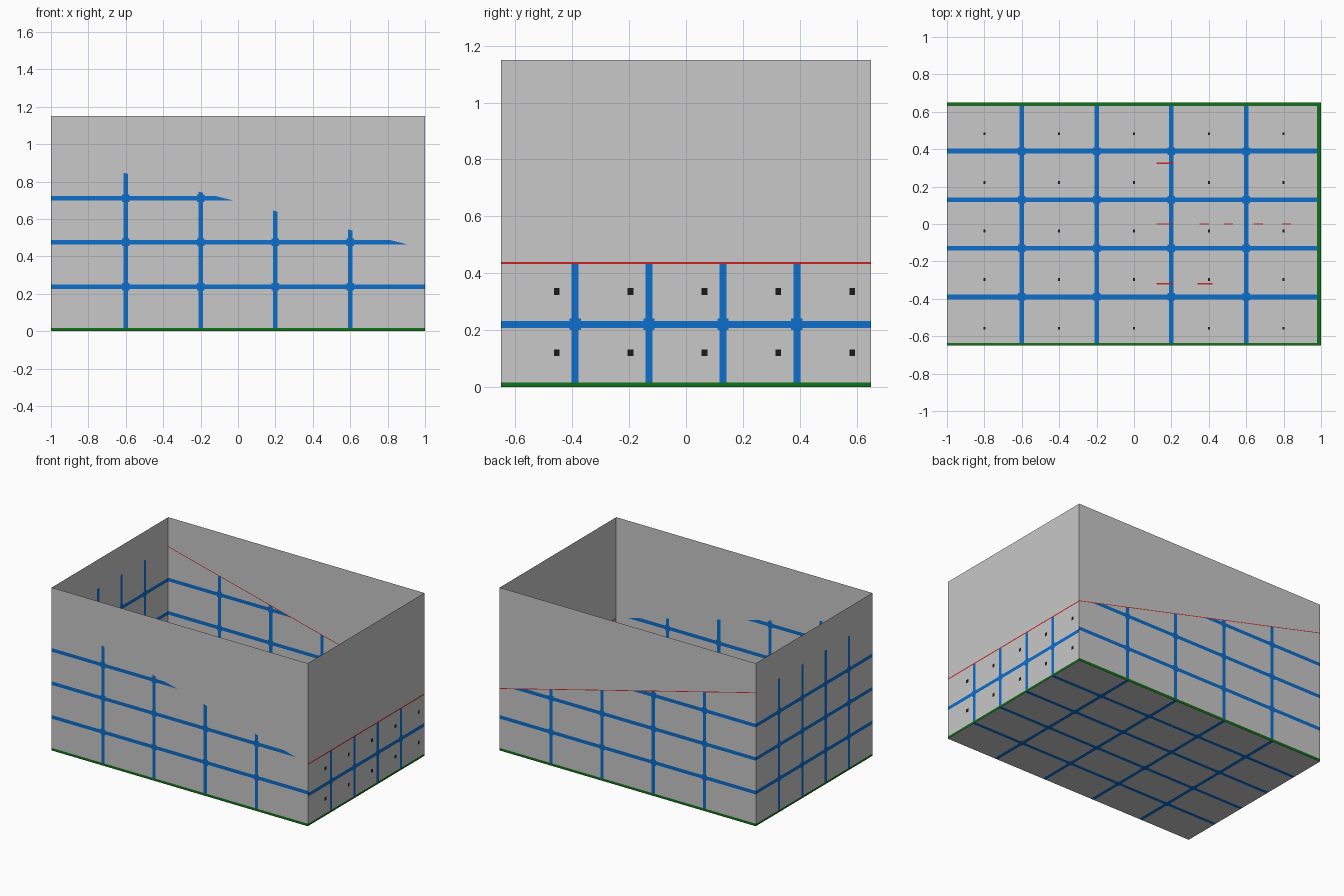
import bpy, bmesh
from mathutils import Matrix, Vector

if "Cube" in bpy.data.objects:
    bpy.data.objects.remove(bpy.data.objects["Cube"])

L, W, H = 1.0, 0.65, 1.15            # half length, half width, full height
LOW, HIGH = 0.44, 0.945              # height of the tiled zone at right and left


def material(name, rgb):
    m = bpy.data.materials.new(name)
    m.diffuse_color = (*rgb, 1)
    m.use_nodes = True
    m.node_tree.nodes["Principled BSDF"].inputs["Base Color"].default_value = m.diffuse_color
    return m


MATS = [material("light grey", (0.58, 0.58, 0.58)),
        material("grid blue", (0.004, 0.156, 0.60)),
        material("edge green", (0.006, 0.17, 0.009)),
        material("line red", (0.58, 0.017, 0.017)),
        material("mark black", (0.01, 0.01, 0.01))]
GREY, BLUE, GREEN, RED, BLACK = range(5)


def frame(o, u, v):
    """Matrix taking panel coordinates (u, v) into space."""
    o, u, v = Vector(o), Vector(u), Vector(v)
    n = u.cross(v)
    return Matrix(((u.x, v.x, n.x, o.x), (u.y, v.y, n.y, o.y),
                   (u.z, v.z, n.z, o.z), (0, 0, 0, 1)))


def finish(name, bm, mtx):
    bm.transform(mtx)
    me = bpy.data.meshes.new(name)
    bm.to_mesh(me)
    bm.free()
    for m in MATS:
        me.materials.append(m)
    ob = bpy.data.objects.new(name, me)
    bpy.context.collection.objects.link(ob)
    return ob


def panel(name, mtx, corners, us=(), vs=(), green=0.0, red=0.0):
    """Flat sheet cut into a blue grid, with a green foot and a red top line."""
    bm = bmesh.new()
    bm.faces.new([bm.verts.new((u, v, 0)) for u, v in corners])
    b, k = 0.0125, 0.02              # half width of bars and of crossing knobs
    (u0, t0), (u1, t1) = corners[3], corners[2]
    slope = (t1 - t0) / (u1 - u0)
    cuts = [((u + d, 0, 0), (1, 0, 0)) for u in us for d in (-k, -b, b, k)]
    cuts += [((0, v + d, 0), (0, 1, 0)) for v in vs for d in (-k, -b, b, k)]
    if green:
        cuts.append(((0, green, 0), (0, 1, 0)))
    if red:
        cuts.append(((u0, t0 - red, 0), (-slope, 1, 0)))
    for co, no in cuts:
        bmesh.ops.bisect_plane(bm, geom=bm.verts[:] + bm.edges[:] + bm.faces[:],
                               dist=1e-6, plane_co=co, plane_no=no)
    for f in bm.faces:
        c = f.calc_center_median()
        du = min([abs(c.x - u) for u in us], default=9)
        dv = min([abs(c.y - v) for v in vs], default=9)
        if c.y < green:
            f.material_index = GREEN
        elif red and c.y > t0 + slope * (c.x - u0) - red:
            f.material_index = RED
        elif min(du, dv) < b or max(du, dv) < k:
            f.material_index = BLUE
    return finish(name, bm, mtx)


def plates(name, mtx, rects, mat):
    """Thin coloured rectangles (u0, u1, v0, v1) lying just above a panel."""
    bm = bmesh.new()
    for a, b, c, d in rects:
        f = bm.faces.new([bm.verts.new((u, v, 0.002))
                          for u, v in ((a, c), (b, c), (b, d), (a, d))])
        f.material_index = mat
    return finish(name, bm, mtx)


LONG = (-0.6, -0.2, 0.2, 0.6)
SHORT = (-0.39, -0.13, 0.13, 0.39)
ROWS = (0.237, 0.475, 0.71)
front = frame((0, -W, 0), (1, 0, 0), (0, 0, 1))
back = frame((0, W, 0), (-1, 0, 0), (0, 0, 1))
right = frame((L, 0, 0), (0, 1, 0), (0, 0, 1))
left = frame((-L, 0, 0), (0, -1, 0), (0, 0, 1))
floor = frame((0, 0, 0), (1, 0, 0), (0, 1, 0))


def quad(h, b0, b1, t0, t1):
    return [(-h, b0), (h, b1), (h, t1), (-h, t0)]


# Tiled lower walls
panel("front_wall", front, quad(L, 0, 0, HIGH, LOW), LONG, ROWS, 0.018)
panel("back_wall", back, quad(L, 0, 0, LOW, HIGH), LONG, ROWS, 0.018, 0.005)
panel("right_wall", right, quad(W, 0, 0, LOW, LOW), SHORT, (0.22,), 0.015, 0.008)
panel("left_wall", left, quad(W, 0, 0, HIGH, HIGH), SHORT, ROWS, 0.015)

# Plain upper walls
panel("front_upper_wall", front, quad(L, HIGH, LOW, H, H))
panel("back_upper_wall", back, quad(L, LOW, HIGH, H, H))
panel("right_upper_wall", right, quad(W, LOW, LOW, H, H))
panel("left_upper_wall", left, quad(W, HIGH, HIGH, H, H))

# Floor with grid
panel("floor", floor, quad(L, -W, -W, W, W), LONG, SHORT, -9)

# Green edging on the floor along the back, right and front
plates("floor_edging", floor, [(-L, L, W - 0.018, W), (-L, L, -W, -W + 0.013),
                               (L - 0.022, L, -W + 0.013, W - 0.018)], GREEN)

# Red dashes on the floor
dashes = [(0.12, 0.21, y) for y in (-0.32, 0, 0.325)] + [(0.34, 0.42, -0.32)]
dashes += [(x, x + 0.05, 0) for x in (0.35, 0.48, 0.64, 0.79)]
plates("floor_dashes", floor,
       [(a, b, y - 0.004, y + 0.004) for a, b, y in dashes], RED)

# Small dark tile marks on the floor and the right wall
plates("floor_marks", floor,
       [(x - 0.005, x + 0.005, y - 0.045, y - 0.03)
        for x in (-0.8, -0.4, 0, 0.4, 0.8) for y in (-0.52, -0.26, 0, 0.26, 0.52)], BLACK)
plates("right_wall_marks", right,
       [(y + 0.055, y + 0.075, z - 0.012, z + 0.012)
        for y in (-0.52, -0.26, 0, 0.26, 0.52) for z in (0.12, 0.335)], BLACK)
